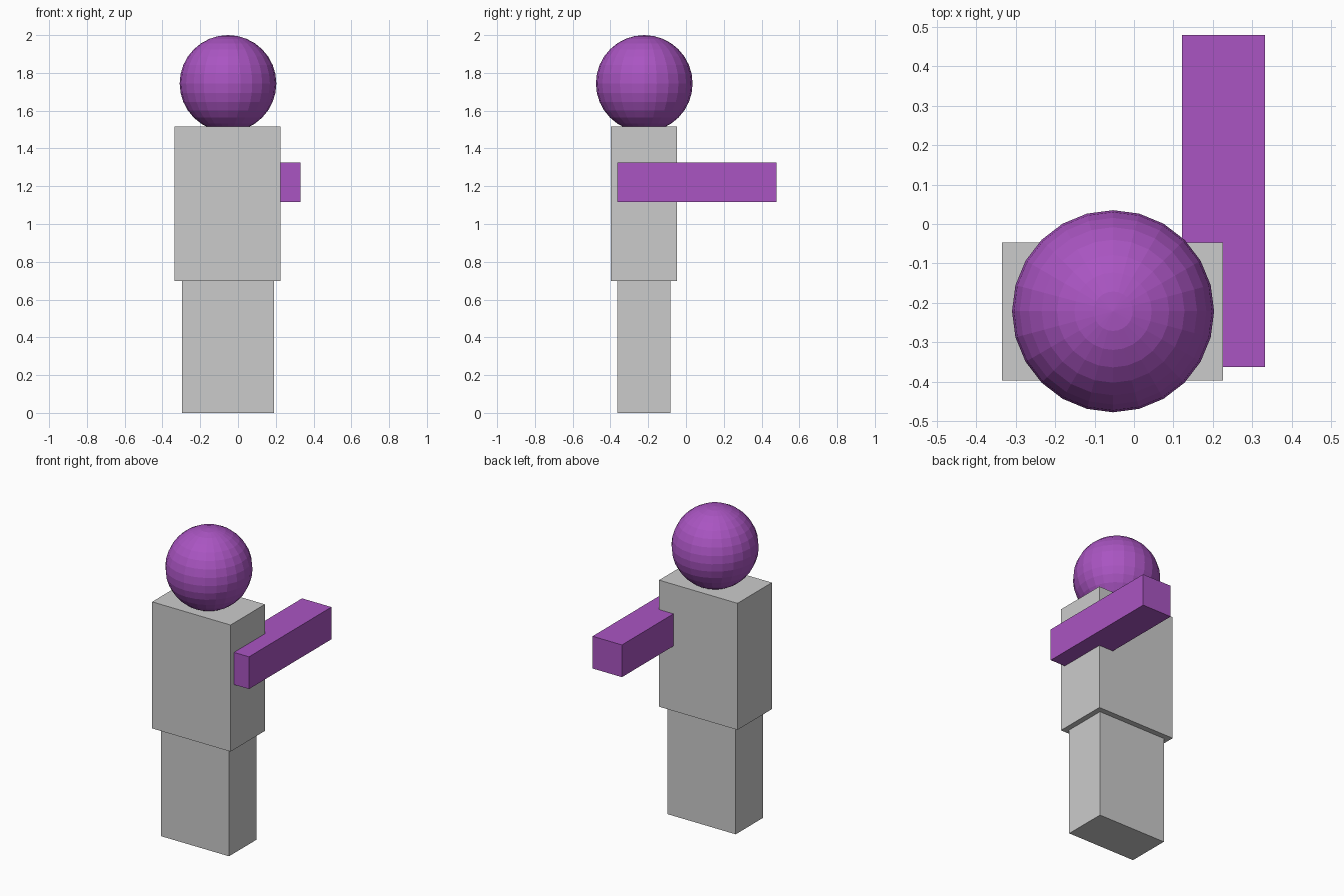
import bpy
from mathutils import Vector

if "Cube" in bpy.data.objects:
    bpy.data.objects.remove(bpy.data.objects["Cube"])

purple = bpy.data.materials.new("purple")
purple.diffuse_color = (0.40, 0.09, 0.54, 1)
purple.use_nodes = True
purple.node_tree.nodes["Principled BSDF"].inputs["Base Color"].default_value = purple.diffuse_color


def box(name, low, high, material=None):
    low, high = Vector(low), Vector(high)
    bpy.ops.mesh.primitive_cube_add(size=1, location=(low + high) / 2)
    obj = bpy.context.object
    obj.name = name
    obj.scale = high - low
    bpy.ops.object.transform_apply(location=False, rotation=False, scale=True)
    if material:
        obj.data.materials.append(material)
    return obj


# Body blocks
box("legs", (-0.297, -0.363, 0), (0.19, -0.083, 0.70))
box("torso", (-0.335, -0.397, 0.698), (0.225, -0.047, 1.515))

# Arm reaching out behind, partly sunk into the torso side
box("arm", (0.122, -0.362, 1.117), (0.332, 0.479, 1.325), purple)

# Faceted ball head resting slightly inside the torso top
bpy.ops.mesh.primitive_uv_sphere_add(segments=24, ring_count=16, radius=0.256,
                                     location=(-0.053, -0.221, 1.744))
head = bpy.context.object
head.name = "head"
head.data.materials.append(purple)
